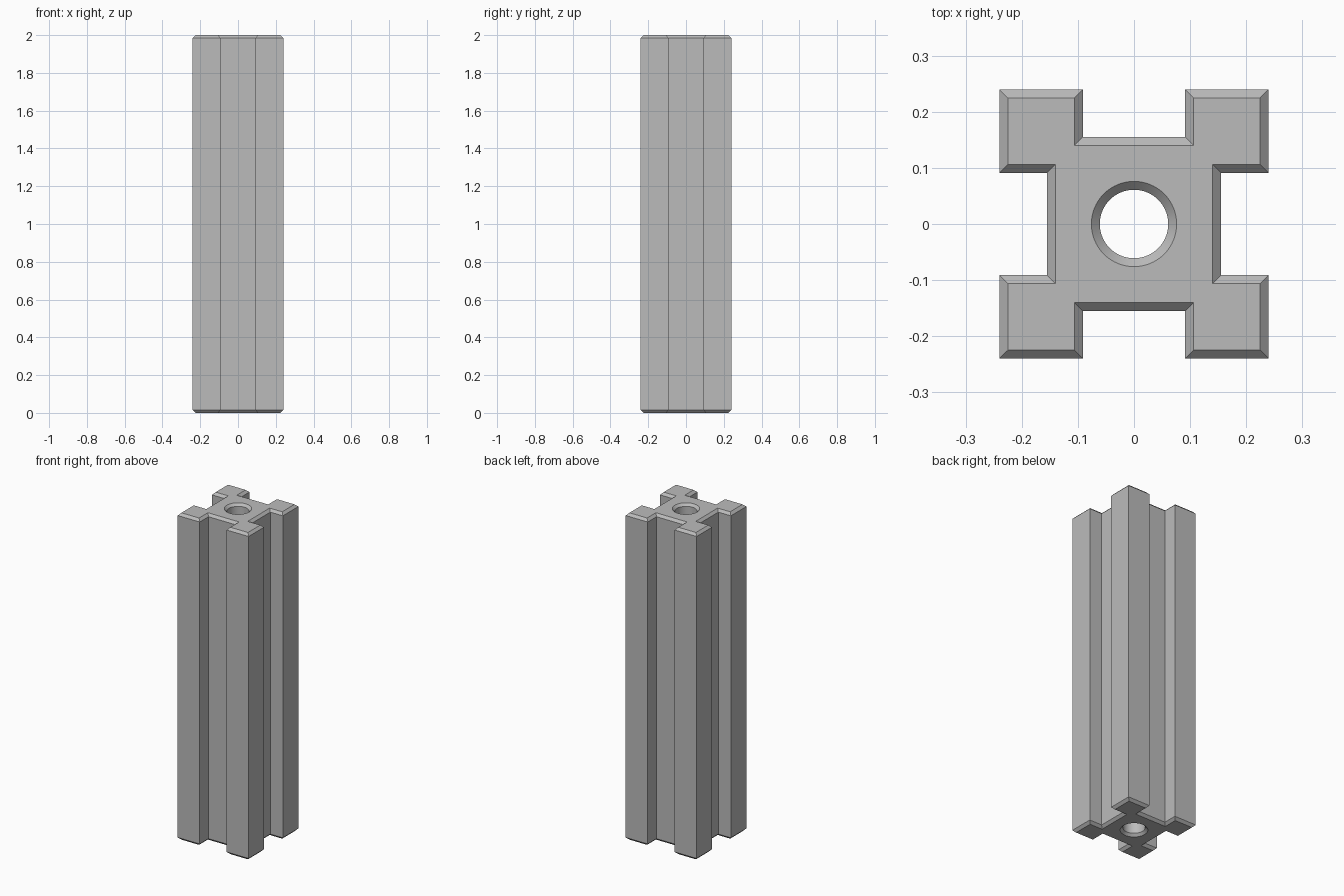
import bpy
import bmesh
from math import cos, sin, pi, radians

cube = bpy.data.objects.get("Cube")
if cube:
    bpy.data.objects.remove(cube)

HEIGHT, CHAMFER = 2.0, 0.015
OUTER, FLOOR, SLOT = 0.24, 0.155, 0.091   # half widths: body, slot floor, slot opening
BORE, SEGMENTS = 0.061, 64


def slotted_outline(inset):
    """Square with a slot in the middle of each side, shrunk by the inset."""
    o, f, s = OUTER - inset, FLOOR - inset, SLOT + inset
    corner = [(f, s), (o, s), (o, o), (s, o), (s, f)]
    points = []
    for _ in range(4):
        points += corner
        corner = [(-y, x) for x, y in corner]
    return points


def circle(radius):
    angles = [2 * pi * i / SEGMENTS for i in range(SEGMENTS)]
    return [(radius * cos(a), radius * sin(a)) for a in angles]


def loft(bm, rings):
    """Join (points, z) rings with quads; return the first and last edge loops."""
    loops = [[bm.verts.new((x, y, z)) for x, y in pts] for pts, z in rings]
    for low, high in zip(loops, loops[1:]):
        for i in range(len(low)):
            j = (i + 1) % len(low)
            bm.faces.new((low[i], low[j], high[j], high[i]))
    return [[bm.edges.get((lp[i - 1], lp[i])) for i in range(len(lp))]
            for lp in (loops[0], loops[-1])]


bm = bmesh.new()
levels = [(CHAMFER, 0), (0, CHAMFER), (0, HEIGHT - CHAMFER), (CHAMFER, HEIGHT)]

# Outer walls and countersunk bore, both chamfered at the ends
walls = loft(bm, [(slotted_outline(d), z) for d, z in levels])
bore = loft(bm, [(circle(BORE + d), z) for d, z in levels])

# Flat end caps around the bore
for outer_edges, inner_edges in zip(walls, bore):
    cap = bmesh.ops.triangle_fill(bm, edges=outer_edges + inner_edges, use_beauty=True)
    faces = [g for g in cap["geom"] if isinstance(g, bmesh.types.BMFace)]
    bmesh.ops.dissolve_limit(bm, angle_limit=radians(1), edges=list(
        {e for f in faces for e in f.edges if all(n in faces for n in e.link_faces)}),
        verts=[])
bmesh.ops.recalc_face_normals(bm, faces=bm.faces)

mesh = bpy.data.meshes.new("slotted_post")
bm.to_mesh(mesh)
bm.free()
post = bpy.data.objects.new("slotted_post", mesh)
bpy.context.collection.objects.link(post)

# Plain grey finish
grey = bpy.data.materials.new("light_grey")
grey.use_nodes = True
colour = (0.5, 0.5, 0.5, 1)
grey.diffuse_color = colour
grey.node_tree.nodes["Principled BSDF"].inputs["Base Color"].default_value = colour
mesh.materials.append(grey)

# Smooth bore with crisp edges elsewhere
bpy.ops.object.select_all(action="DESELECT")
post.select_set(True)
bpy.context.view_layer.objects.active = post
bpy.ops.object.shade_smooth_by_angle(angle=radians(30))
